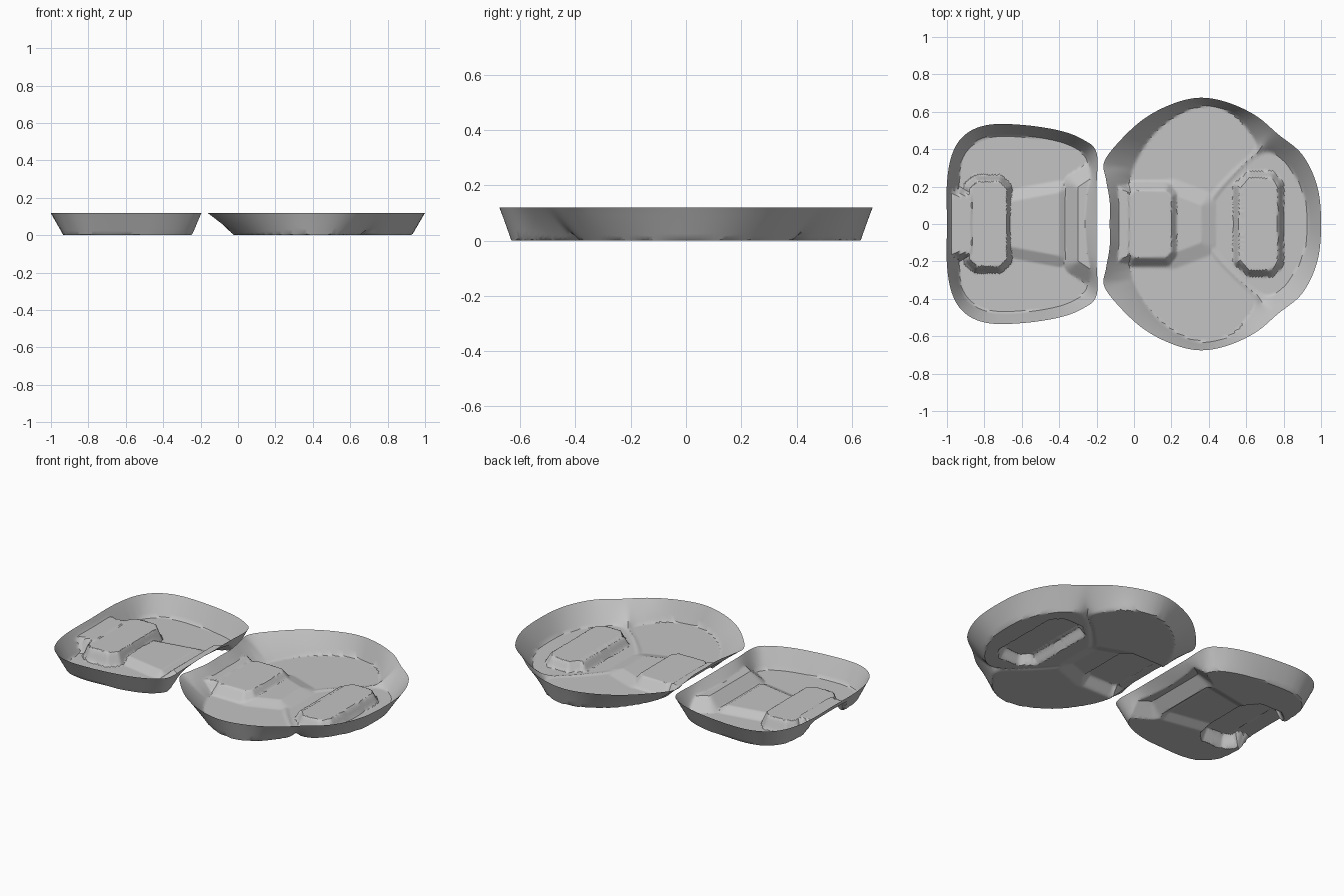
import bpy
import bmesh
import math
from mathutils import Vector

RIM = 0.12      # height of the open rim
RINGS = 64      # mesh loops from the centre to the rim

if "Cube" in bpy.data.objects:
    bpy.data.objects.remove(bpy.data.objects["Cube"], do_unlink=True)

plastic = bpy.data.materials.new("grey_plastic")
plastic.use_nodes = True
grey = (0.55, 0.55, 0.55, 1.0)
plastic.diffuse_color = grey
plastic.node_tree.nodes["Principled BSDF"].inputs["Base Color"].default_value = grey


def mirrored(half):
    """Close a half outline that starts and ends on the centre line."""
    return half + [(x, -y) for x, y in reversed(half) if y > 0]


def smooth_loop(points, steps):
    """Round a closed outline through its points."""
    count = len(points)
    result = []
    for i in range(count):
        a, b, c, d = (Vector(points[(i + k) % count]) for k in (-1, 0, 1, 2))
        for s in range(steps):
            t = s / steps
            result.append(b + 0.5 * t * ((c - a) + t * ((2 * a - 5 * b + 4 * c - d)
                          + t * (3 * (b - c) + d - a))))
    return [(p.x, p.y) for p in result]


def edge_distance(x, y, loop):
    """Distance to a closed outline, and whether the point is inside."""
    best, inside = math.inf, False
    ax, ay = loop[-1]
    for bx, by in loop:
        dx, dy = bx - ax, by - ay
        px, py = x - ax, y - ay
        length = dx * dx + dy * dy
        t = (px * dx + py * dy) / length if length else 0
        t = 0 if t < 0 else 1 if t > 1 else t
        ex, ey = px - t * dx, py - t * dy
        best = min(best, ex * ex + ey * ey)
        if (ay > y) != (by > y) and px < dx * (y - ay) / dy:
            inside = not inside
        ax, ay = bx, by
    return math.sqrt(best), inside


def outside(x, y, loop):
    distance, inside = edge_distance(x, y, loop)
    return 0.0 if inside else distance


def build_tray(name, centre, outline, floors, pads):
    """Thin formed shell: sunken floors, raised pads and walls sloping to the rim."""
    rim = smooth_loop(mirrored(outline), 9)
    rim_guide = smooth_loop(mirrored(outline), 4)
    floor_loops = [smooth_loop(mirrored(f), 4) for f in floors]
    pad_loops = [(mirrored(p), height, slope) for p, height, slope in pads]

    def height_at(x, y):
        to_floor = min(outside(x, y, f) for f in floor_loops)
        z = 0.0
        if to_floor > 0:
            to_rim = edge_distance(x, y, rim_guide)[0]
            z = RIM * to_floor / (to_floor + to_rim)
        for loop, height, slope in pad_loops:
            z = max(z, height * (1 - outside(x, y, loop) / slope))
        return min(z, RIM)

    bm = bmesh.new()
    cx, cy = centre
    hub = bm.verts.new((cx, cy, height_at(cx, cy)))
    loops = []
    for k in range(1, RINGS + 1):
        s = k / RINGS
        loop = []
        for px, py in rim:
            x, y = cx + (px - cx) * s, cy + (py - cy) * s
            z = RIM if k == RINGS else height_at(x, y)
            loop.append(bm.verts.new((x, y, z)))
        loops.append(loop)
    count = len(rim)
    for i in range(count):
        j = (i + 1) % count
        bm.faces.new((hub, loops[0][i], loops[0][j]))
        for inner, outer in zip(loops, loops[1:]):
            bm.faces.new((inner[i], outer[i], outer[j], inner[j]))
    bm.normal_update()
    for face in bm.faces:
        if face.normal.z < 0:
            face.normal_flip()
    mesh = bpy.data.meshes.new(name)
    bm.to_mesh(mesh)
    bm.free()
    mesh.materials.append(plastic)
    tray = bpy.data.objects.new(name, mesh)
    bpy.context.collection.objects.link(tray)
    bpy.ops.object.select_all(action='DESELECT')
    tray.select_set(True)
    bpy.context.view_layer.objects.active = tray
    bpy.ops.object.shade_smooth_by_angle(angle=math.radians(30))


def block(x0, x1, y0, y1):
    """Half outline of a pad whose half width goes from y0 to y1."""
    return [(x0, 0), (x0, y0), (x1, y1), (x1, 0)]


def chamfered(x0, x1, width, cut):
    """Half outline of a pad with cut corners."""
    return [(x0, 0), (x0, width - cut), (x0 + cut, width),
            (x1 - cut, width), (x1, width - cut), (x1, 0)]


# Small tray: one floor, a raised pad joined to the rim, a low step and a sill
build_tray(
    "small_tray", (-0.6, 0),
    outline=[(-0.2, 0), (-0.2, 0.2), (-0.2, 0.38), (-0.27, 0.45), (-0.4, 0.5),
             (-0.6, 0.53), (-0.78, 0.53), (-0.9, 0.48), (-0.97, 0.38),
             (-1, 0.22), (-1, 0)],
    floors=[[(-0.35, 0), (-0.31, 0.2), (-0.25, 0.29), (-0.26, 0.36), (-0.34, 0.42),
             (-0.5, 0.46), (-0.75, 0.47), (-0.87, 0.42), (-0.93, 0.3), (-0.93, 0)]],
    pads=[(chamfered(-0.88, -0.68, 0.23, 0.04), 0.075, 0.03),
          (block(-1, -0.87, 0.16, 0.16), 0.08, 0.03),
          (block(-0.67, -0.4, 0.12, 0.17), 0.03, 0.06),
          (block(-0.3, -0.2, 0.2, 0.26), 0.07, 0.08)])

# Large tray: two side lobes and an end lobe, divided by a ridge, with two pads
build_tray(
    "large_tray", (0.4, 0),
    outline=[(1, 0), (0.98, 0.2), (0.9, 0.37), (0.77, 0.48), (0.65, 0.58),
             (0.5, 0.65), (0.35, 0.675), (0.2, 0.64), (0.05, 0.56),
             (-0.08, 0.44), (-0.16, 0.33), (-0.15, 0.24), (-0.13, 0.12), (-0.13, 0)],
    floors=[[(0.35, 0), (0.4, 0.15), (0.53, 0.29), (0.65, 0.4), (0.61, 0.5),
             (0.51, 0.6), (0.35, 0.63), (0.18, 0.55), (0.06, 0.42),
             (-0.02, 0.24), (-0.02, 0)],
            [(0.93, 0), (0.91, 0.15), (0.84, 0.29), (0.74, 0.38), (0.65, 0.36),
             (0.53, 0.24), (0.43, 0.11), (0.4, 0)]],
    pads=[(chamfered(-0.03, 0.2, 0.18, 0.03), 0.06, 0.05),
          (block(-0.12, -0.03, 0.22, 0.17), 0.065, 0.04),
          (block(0.2, 0.36, 0.16, 0.1), 0.025, 0.08),
          (chamfered(0.58, 0.77, 0.25, 0.04), 0.055, 0.03),
          (block(0.56, 0.58, 0.2, 0.2), 0.05, 0.03)])
